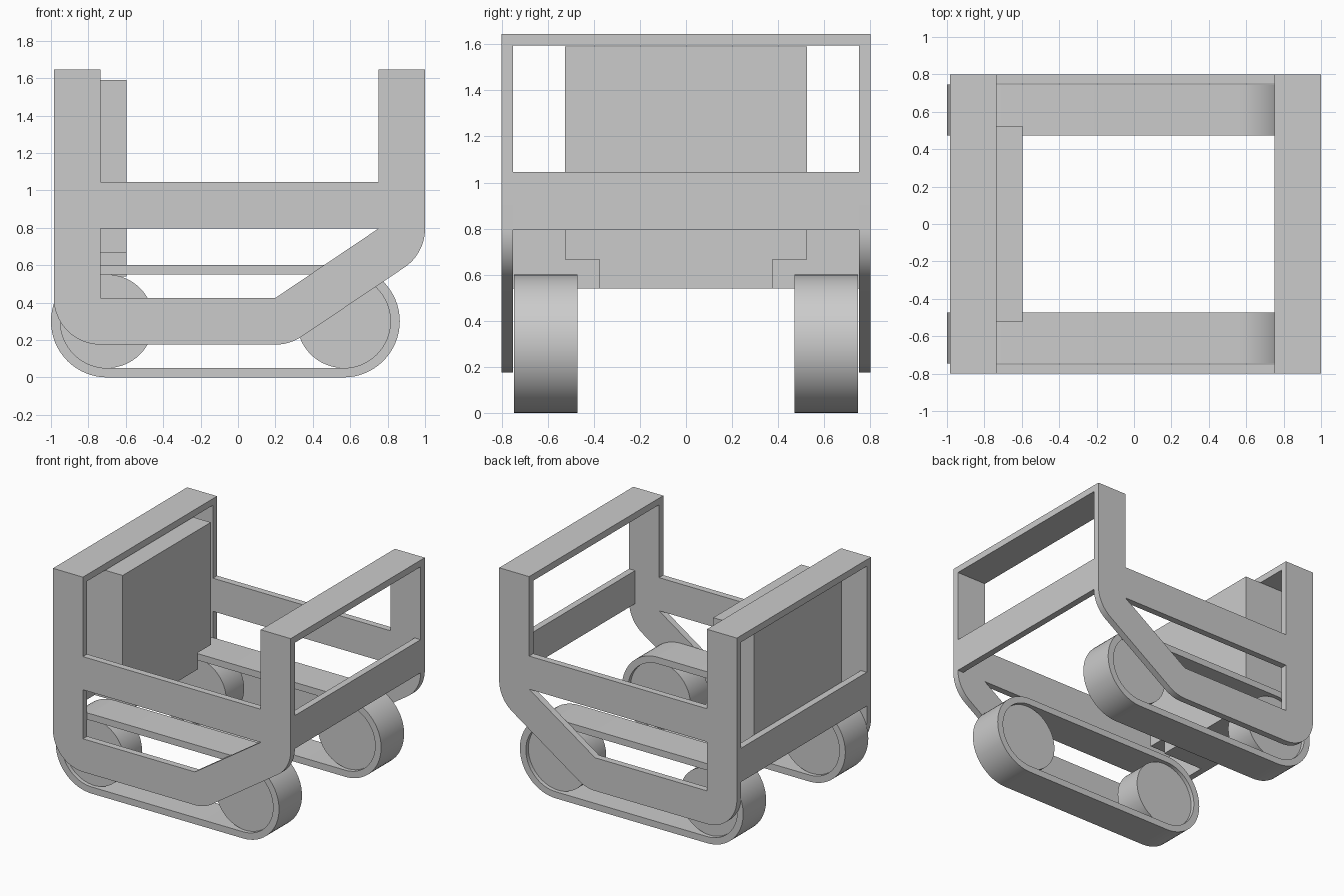
import bpy
import bmesh
from math import cos, sin, radians, atan2, pi

if "Cube" in bpy.data.objects:
    bpy.data.objects.remove(bpy.data.objects["Cube"], do_unlink=True)

GREY = (0.6, 0.6, 0.6, 1.0)
grey = bpy.data.materials.new("plain grey")
grey.use_nodes = True
grey.diffuse_color = GREY
grey.node_tree.nodes["Principled BSDF"].inputs["Base Color"].default_value = GREY


def finish(name, bm):
    bmesh.ops.recalc_face_normals(bm, faces=bm.faces)
    mesh = bpy.data.meshes.new(name)
    bm.to_mesh(mesh)
    bm.free()
    mesh.materials.append(grey)
    obj = bpy.data.objects.new(name, mesh)
    bpy.context.collection.objects.link(obj)
    bpy.ops.object.select_all(action='DESELECT')
    obj.select_set(True)
    bpy.context.view_layer.objects.active = obj
    bpy.ops.object.shade_smooth_by_angle(angle=radians(30))
    return obj


def plate(name, loops, y0, y1):
    """Extrude x-z outlines (first the outside, then any holes) from y0 to y1."""
    bm = bmesh.new()
    edges = []
    for loop in loops:
        vs = [bm.verts.new((x, y0, z)) for x, z in loop]
        edges += [bm.edges.new((a, b)) for a, b in zip(vs, vs[1:] + vs[:1])]
    bmesh.ops.triangle_fill(bm, use_beauty=True, edges=edges)
    out = bmesh.ops.extrude_face_region(bm, geom=bm.faces[:])
    for v in out["geom"]:
        if isinstance(v, bmesh.types.BMVert):
            v.co.y = y1
    bmesh.ops.dissolve_limit(bm, angle_limit=0.001, verts=bm.verts, edges=bm.edges)
    return finish(name, bm)


def box(name, x, y, z):
    return plate(name, [[(x[0], z[0]), (x[1], z[0]), (x[1], z[1]), (x[0], z[1])]], *y)


def arc(cx, cz, r, a0, a1, n=16):
    return [(cx + r * cos(a0 + (a1 - a0) * i / n), cz + r * sin(a0 + (a1 - a0) * i / n))
            for i in range(n + 1)]


# Main dimensions
REAR, REAR_IN, FRONT_IN, FRONT = -0.985, -0.735, 0.75, 1.0
TOP, RAIL_TOP, RAIL_LOW, SILL = 1.645, 1.045, 0.795, 0.425
KNEE, W, T = 0.2, 0.25, 0.05
INNER, OUTER = 0.75, 0.80
slope = atan2(RAIL_LOW - SILL, FRONT_IN - KNEE) - pi / 2

# Side frames: two posts, a rail, a sill and a rising strut with rounded bends
outline = ([(REAR_IN, RAIL_TOP), (REAR_IN, TOP), (REAR, TOP)]
           + arc(REAR_IN, SILL, W, pi, 1.5 * pi)
           + arc(KNEE, SILL, W, -pi / 2, slope, 8)
           + arc(FRONT_IN, RAIL_LOW, W, slope, 0)
           + [(FRONT, TOP), (FRONT_IN, TOP), (FRONT_IN, RAIL_TOP)])
opening = [(REAR_IN, RAIL_LOW), (FRONT_IN, RAIL_LOW), (KNEE, SILL), (REAR_IN, SILL)]

# Tracks: stadium belt around two wheels
AX0, AX1, AZ, R = -0.70, 0.565, 0.30, 0.30
TRACK_IN, TRACK_OUT, INSET = 0.472, 0.746, 0.03


def stadium(r):
    return arc(AX0, AZ, r, pi / 2, 1.5 * pi, 32) + arc(AX1, AZ, r, -pi / 2, pi / 2, 32)


for side, s in (("right", -1), ("left", 1)):
    plate(side + "_side_frame", [outline, opening], s * INNER, s * OUTER)
    plate(side + "_track_belt", [stadium(R), stadium(R - T)], s * TRACK_IN, s * TRACK_OUT)
    for end, ax in (("rear", AX0), ("front", AX1)):
        plate(f"{side}_{end}_wheel", [arc(ax, AZ, R - T, 0, 2 * pi, 64)[:-1]],
              s * (TRACK_IN + INSET), s * (TRACK_OUT - INSET))

# Cross members joining the side frames
span = (-INNER, INNER)
box("rear_top_bar", (REAR, REAR_IN), span, (TOP - T, TOP))
box("front_top_bar", (FRONT_IN, FRONT), span, (TOP - T, TOP))
box("front_panel", (FRONT - T, FRONT), span, (RAIL_LOW, RAIL_TOP))
box("rear_panel", (REAR, REAR + T), span, (0.54, RAIL_LOW))

# Upright block on the rear panel, narrower at the foot
depth = (REAR + T, -0.595)
box("rear_block", depth, (-0.525, 0.525), (0.665, 1.59))
box("rear_block_foot", depth, (-0.375, 0.375), (0.54, 0.665))
